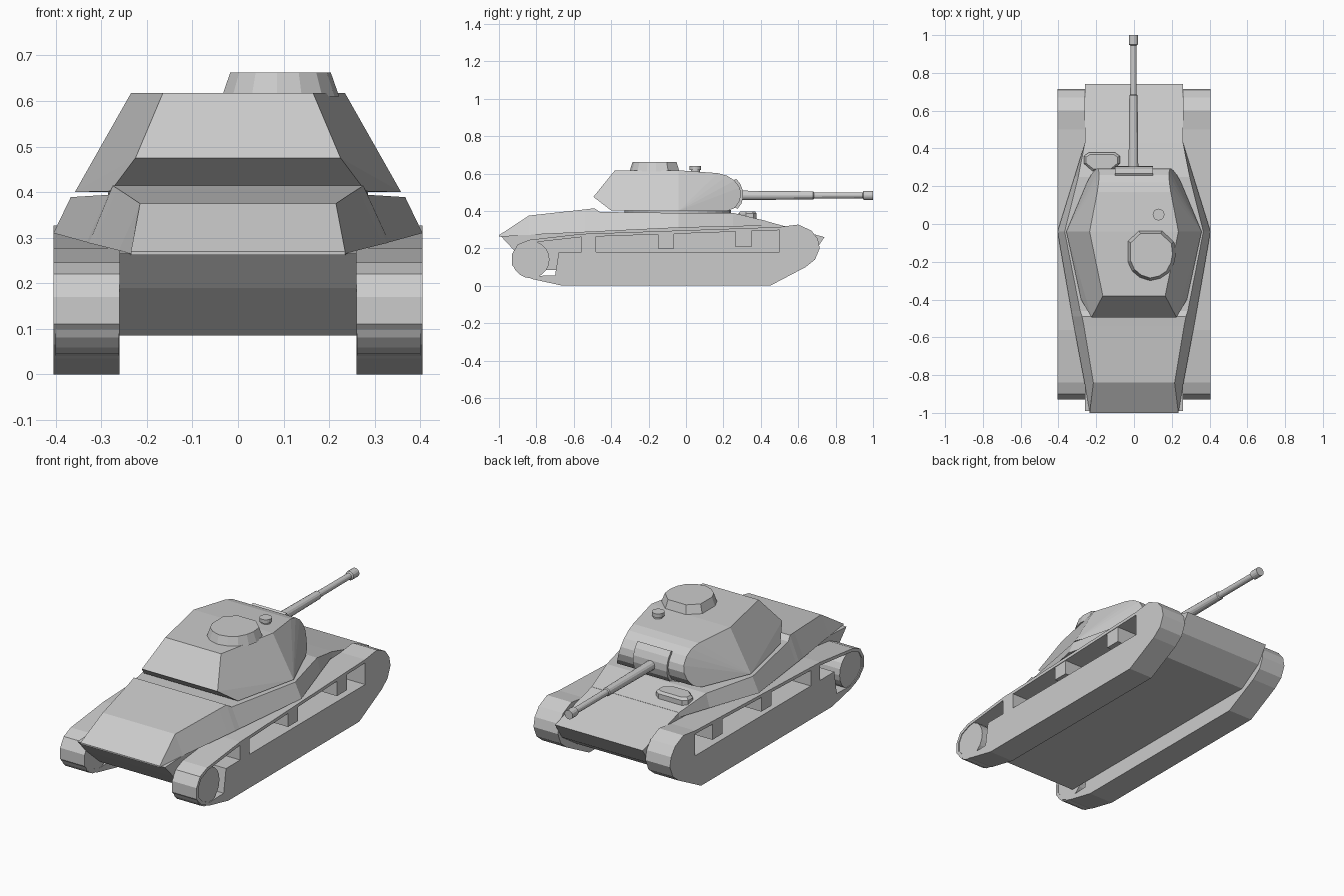
import bpy, bmesh, math
from mathutils import Matrix, Vector

if "Cube" in bpy.data.objects:
    bpy.data.objects.remove(bpy.data.objects["Cube"])


def finish(name, bm, dissolve=False):
    if dissolve:
        bmesh.ops.dissolve_limit(bm, angle_limit=math.radians(2), verts=bm.verts, edges=bm.edges)
    bmesh.ops.recalc_face_normals(bm, faces=bm.faces)
    me = bpy.data.meshes.new(name)
    bm.to_mesh(me)
    bm.free()
    ob = bpy.data.objects.new(name, me)
    bpy.context.collection.objects.link(ob)
    return ob


def add_prism(bm, pts, x0, x1):
    a = [bm.verts.new((x0, y, z)) for y, z in pts]
    b = [bm.verts.new((x1, y, z)) for y, z in pts]
    bm.faces.new(a)
    bm.faces.new(b[::-1])
    for i in range(len(pts)):
        j = (i + 1) % len(pts)
        bm.faces.new((a[i], b[i], b[j], a[j]))


def prism(name, pts, x0, x1):
    bm = bmesh.new()
    add_prism(bm, pts, x0, x1)
    return finish(name, bm)


def hull(name, pts, mirror=False):
    if mirror:
        pts = pts + [(-x, y, z) for x, y, z in pts]
    bm = bmesh.new()
    for p in pts:
        bm.verts.new(p)
    r = bmesh.ops.convex_hull(bm, input=bm.verts)
    junk = {v for v in r["geom_interior"] + r["geom_unused"] if isinstance(v, bmesh.types.BMVert)}
    bmesh.ops.delete(bm, geom=list(junk), context='VERTS')
    return finish(name, bm, True)


def cylinder(name, r, depth, loc, axis='Z', sides=16, r2=None):
    rot = {'X': Matrix.Rotation(math.pi / 2, 4, 'Y'), 'Z': Matrix()}[axis]
    bm = bmesh.new()
    bmesh.ops.create_cone(bm, cap_ends=True, segments=sides, radius1=r, radius2=r2 or r,
                          depth=depth, matrix=Matrix.Translation(loc) @ rot)
    return finish(name, bm)


# Lower hull between the tracks
prism("lower_hull", [(-.99, .265), (-.92, .19), (-.80, .085), (.55, .085), (.68, .17),
                     (.74, .26), (.43, .345), (.25, .36), (-.04, .31), (-.5, .29)], -.26, .26)

# Upper hull lofted along y: (y, lower x, lower z, upper x, upper z)
sections = [(-1, .235, .262, .235, .27), (-.84, .262, .272, .215, .375), (-.54, .318, .286, .265, .408),
            (-.49, .327, .288, .275, .414), (-.46, .332, .29, .285, .394), (-.04, .405, .31, .367, .389),
            (.25, .315, .317, .295, .39), (.43, .26, .32, .26, .346)]
bm = bmesh.new()
rings = [[bm.verts.new(p) for p in ((-xl, y, zl), (-xu, y, zu), (xu, y, zu), (xl, y, zl))]
         for y, xl, zl, xu, zu in sections]
for a, b in zip(rings, rings[1:]):
    for i in range(4):
        j = (i + 1) % 4
        bm.faces.new((a[i], a[j], b[j], b[i]))
bm.faces.new(rings[0])
bm.faces.new(rings[-1][::-1])
finish("upper_hull", bm)

# Running gear: outline with side openings cut through
track = [(-.93, .11), (-.93, .17), (-.90, .22), (-.84, .245), (-.56, .277), (.5, .314), (.6, .327),
         (.67, .295), (.705, .25), (.715, .2), (.69, .14), (.64, .1), (.45, 0), (-.66, 0),
         (-.82, .035), (-.89, .065)]
openings = [[(-.48, .18), (.5, .18), (.5, .297), (-.48, .263)],
            [(-.56, .18), (-.56, .26), (-.83, .23), (-.89, .205), (-.913, .165), (-.913, .115),
             (-.88, .08), (-.82, .052), (-.70, .055), (-.68, .18)]]
for s, side in ((1, "right"), (-1, "left")):
    body = prism(side + "_track", track, s * .26, s * .405)
    bm = bmesh.new()
    for pts in openings:
        add_prism(bm, pts, s * .2, s * .5)
    cutter = finish("cutter", bm)
    cutter.hide_render = True
    mod = body.modifiers.new("openings", 'BOOLEAN')
    mod.operation, mod.solver, mod.object = 'DIFFERENCE', 'EXACT', cutter
    bpy.context.view_layer.objects.active = body
    bpy.ops.object.modifier_apply(modifier=mod.name)
    bpy.data.objects.remove(cutter)
    # End wheel and hanging return blocks
    cylinder(side + "_end_wheel", .1, .14, (s * .331, -.83, .14), 'X', 20)
    for k, (y, z0, z1) in enumerate(((-.15, .2, .28), (.265, .207, .294))):
        prism(f"{side}_return_block_{k + 1}",
              [(y, z0), (y + .085, z0), (y + .085, z1), (y, z1)], s * .26, s * .402)

# Turret: faceted rear, rounded front
def side_x(y, z):
    t = (z - .4) / .217
    return (1 - t) * (.358 - .42 * (y + .04)) + t * (.235 - .22 * (y + .04))

front = [(.17, .602), (.22, .588), (.26, .562), (.287, .525), (.295, .49), (.285, .45), (.26, .415), (.22, .4)]
hull("turret", [(.225, -.495, .475), (.28, -.40, .402), (.165, -.38, .617), (.358, -.04, .40),
                (.235, -.04, .617)] + [(side_x(y, z), y, z) for y, z in front], True)
cylinder("turret_ring", .285, .03, (0, -.045, .39), sides=32)

# Commander's cupola
plan = [(-.035, -.09), (.025, -.035), (.15, -.035), (.215, -.095), (.222, -.16), (.212, -.21),
        (.185, -.26), (.14, -.29), (.085, -.302), (.03, -.285), (-.012, -.25), (-.035, -.2)]
cx, cy = .092, -.165
hull("cupola", [(x, y, .61) for x, y in plan] +
     [(cx + (x - cx) * .86, cy + (y - cy) * .88, .662) for x, y in plan])

# Roof periscope
cylinder("periscope_stem", .024, .05, (.13, .05, .605))
cylinder("periscope_cap", .031, .02, (.13, .05, .63))

# Curved gun mantlet
prism("mantlet", [(.25, .56), (.268, .572), (.29, .545), (.304, .51), (.306, .475),
                  (.297, .44), (.275, .41), (.26, .42)], -.1, .1)

# Gun barrel, turned around its axis
profile = [(.27, 0), (.27, .026), (.68, .022), (.685, .017), (.945, .016), (.95, .024), (1, .024), (1, 0)]
bm = bmesh.new()
verts = [bm.verts.new((-.003 + r, y, .483)) for y, r in profile]
edges = [bm.edges.new(e) for e in zip(verts, verts[1:])]
bmesh.ops.spin(bm, geom=verts + edges, cent=(-.003, 0, .483), axis=(0, 1, 0),
               angle=math.tau, steps=14)
bmesh.ops.remove_doubles(bm, verts=bm.verts, dist=1e-4)
finish("gun_barrel", bm)

# Driver's hatch on the glacis
plan = [(-.265, .36), (-.24, .378), (-.1, .378), (-.075, .36), (-.075, .32), (-.12, .28),
        (-.22, .28), (-.265, .32)]
hull("driver_hatch", [(x, y, .345) for x, y in plan] + [(x, y, .385) for x, y in plan] +
     [(-.17 + (x + .17) * .88, .33 + (y - .33) * .8, .398) for x, y in plan])
